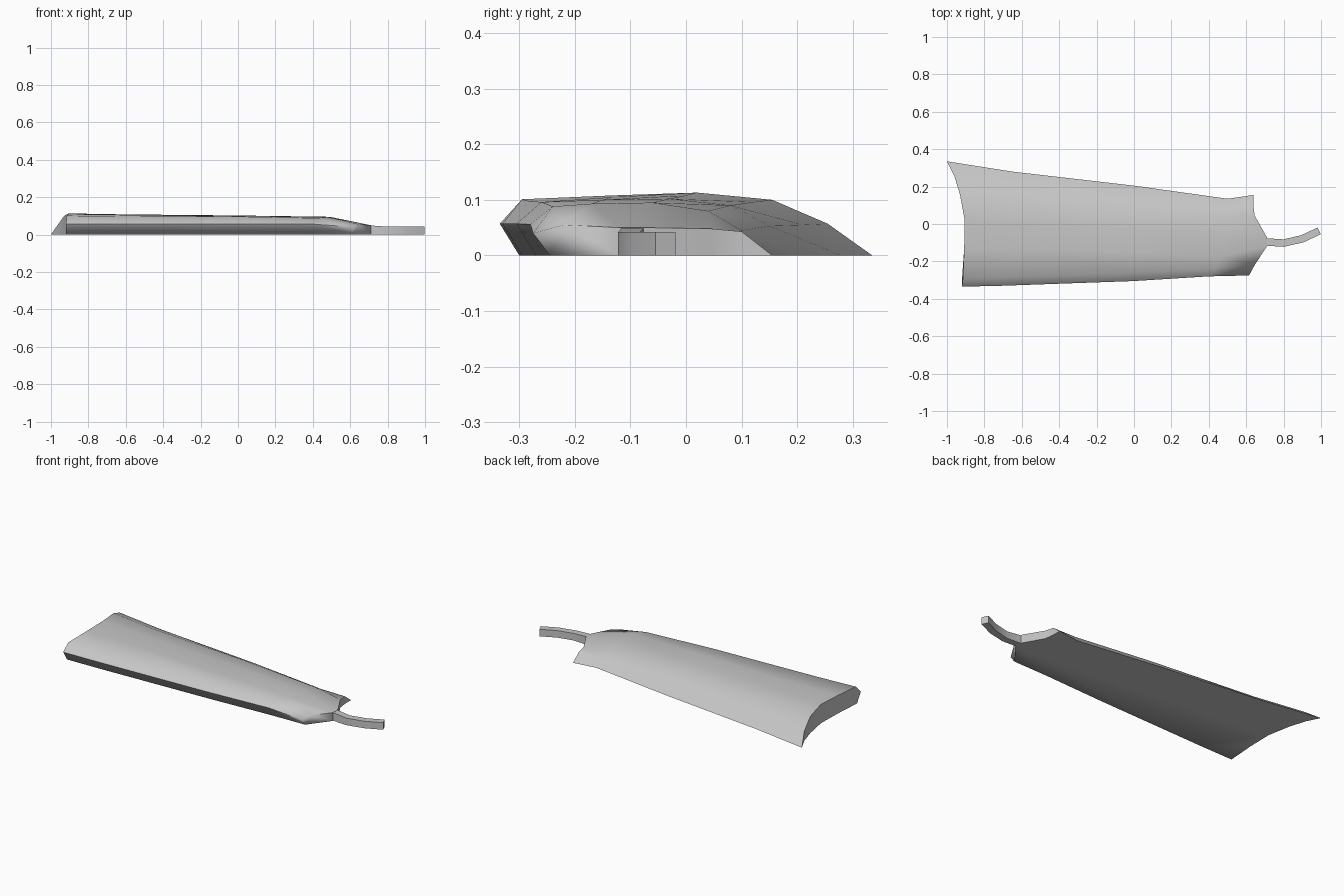
import bpy, bmesh, math
from mathutils import Vector

old = bpy.data.objects.get("Cube")
if old:
    bpy.data.objects.remove(old, do_unlink=True)


def make_material(name, color):
    mat = bpy.data.materials.new(name)
    mat.use_nodes = True
    mat.diffuse_color = color
    mat.node_tree.nodes["Principled BSDF"].inputs["Base Color"].default_value = color
    return mat


grey = make_material("plain grey", (0.57, 0.57, 0.57, 1))


def finish(bm, name, angle):
    """Turn a bmesh into a named, shaded object."""
    bmesh.ops.recalc_face_normals(bm, faces=bm.faces)
    mesh = bpy.data.meshes.new(name)
    bm.to_mesh(mesh)
    bm.free()
    mesh.materials.append(grey)
    obj = bpy.data.objects.new(name, mesh)
    bpy.context.collection.objects.link(obj)
    bpy.ops.object.select_all(action="DESELECT")
    obj.select_set(True)
    bpy.context.view_layer.objects.active = obj
    bpy.ops.object.shade_smooth_by_angle(angle=math.radians(angle))


def bridge(bm, first, second, closed=False):
    """Join two rows of vertices with quads."""
    count = len(first)
    for i in range(count if closed else count - 1):
        j = (i + 1) % count
        bm.faces.new((first[i], first[j], second[j], second[i]))


# Cross-sections of the body, from the back rim over the ridge to the front rim
wide_end = [(-1, .335, 0), (-.96, .255, .057), (-.93, .155, .1), (-.905, .02, .113),
            (-.908, -.13, .108), (-.915, -.295, .101), (-.92, -.335, .057), (-.92, -.3, 0)]
wide_body = [(-.65, .28, 0), (-.65, .21, .055), (-.64, .12, .096), (-.62, 0, .108),
             (-.6, -.13, .105), (-.68, -.285, .098), (-.7, -.33, .057), (-.7, -.295, 0)]
middle = [(0, .205, 0), (0, .15, .053), (0, .08, .09), (0, -.03, .102),
          (0, -.15, .1), (0, -.26, .096), (0, -.305, .057), (0, -.27, 0)]
narrow_body = [(.5, .135, 0), (.48, .1, .045), (.48, .04, .08), (.49, -.06, .095),
               (.48, -.17, .093), (.43, -.24, .088), (.4, -.28, .056), (.4, -.25, 0)]
narrow_end = [(.638, .155, 0), (.638, .1, .043), (.645, .045, .048), (.71, -.07, .05),
              (.71, -.12, .05), (.645, -.22, .055), (.615, -.275, .04), (.615, -.245, 0)]

# Outer surface
bm = bmesh.new()
rows = [[bm.verts.new(p) for p in section]
        for section in (wide_end, wide_body, middle, narrow_body, narrow_end)]
for first, second in zip(rows, rows[1:]):
    bridge(bm, first, second)


# Upright end walls, returning their new edge on the ground
def close_end(row):
    floor = [bm.verts.new((v.co.x, v.co.y, 0)) for v in row[1:5]]
    bm.faces.new((row[0], row[1], floor[0]))
    bridge(bm, row[1:5], floor)
    bm.faces.new(row[4:] + [floor[-1]])
    return floor


wide_floor = close_end(rows[0])
narrow_floor = close_end(rows[-1])

# Flat base
back_edge = [row[0] for row in rows]
front_edge = [row[-1] for row in reversed(rows)]
bm.faces.new(back_edge + narrow_floor + front_edge + wide_floor[::-1])
finish(bm, "body", 75)

# Curved tail with a rectangular section
path = [Vector(p) for p in ((.69, -.095, 0), (.8, -.102, 0), (.9, -.079, 0), (.99, -.037, 0))]
half_width, height = .02, .042
bm = bmesh.new()
rings = []
for i, point in enumerate(path):
    along = (path[min(i + 1, len(path) - 1)] - path[max(i - 1, 0)]).normalized()
    side = Vector((-along.y, along.x, 0)) * half_width
    up = Vector((0, 0, height + (.008 if i == 0 else 0)))
    rings.append([bm.verts.new(p) for p in
                  (point - side, point + side, point + side + up, point - side + up)])
for first, second in zip(rings, rings[1:]):
    bridge(bm, first, second, closed=True)
bm.faces.new(rings[0])
bm.faces.new(rings[-1])
finish(bm, "tail", 30)
